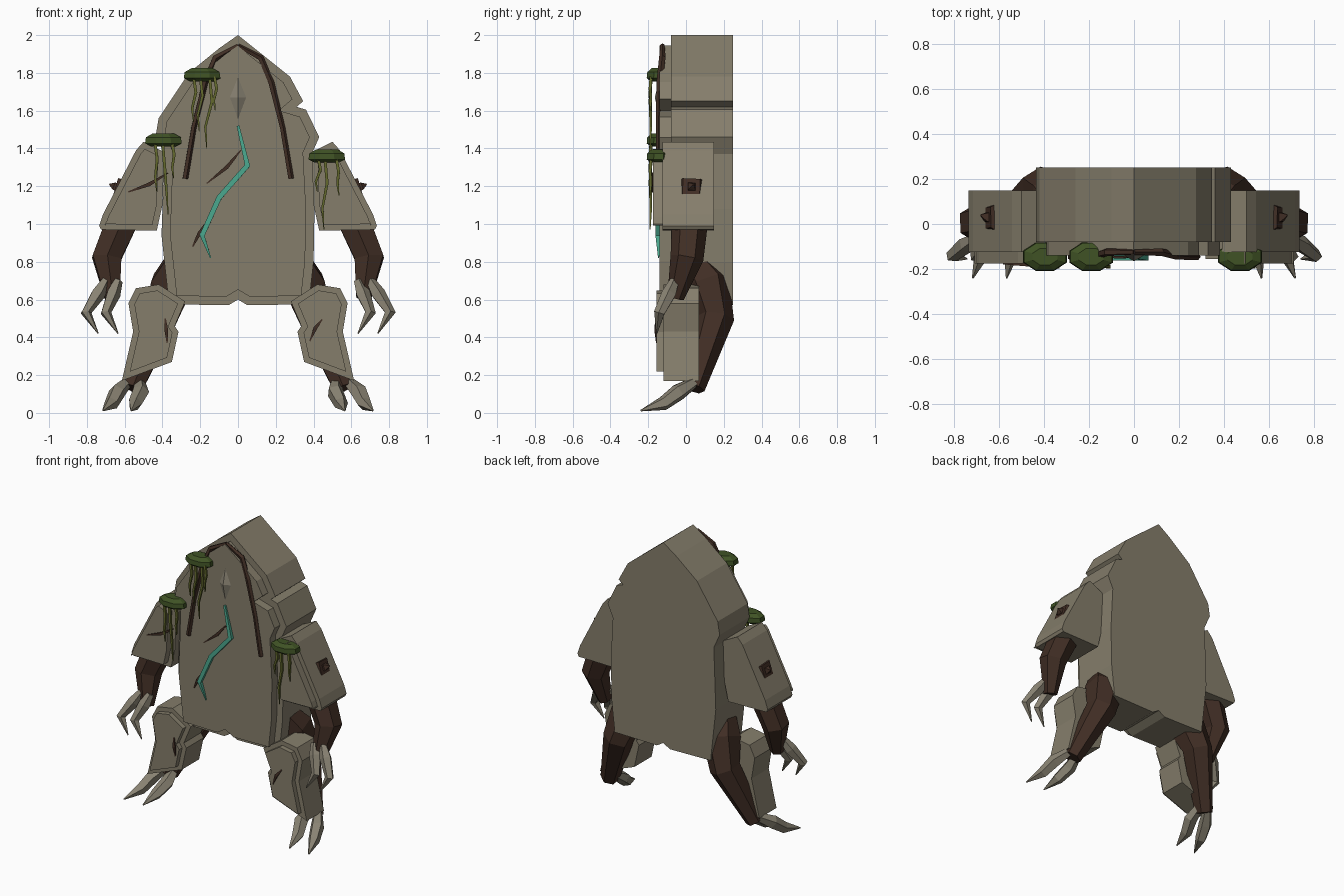
import bpy, bmesh, math
from mathutils import Vector


def material(name, rgb):
    m = bpy.data.materials.new(name)
    m.diffuse_color = (*rgb, 1)
    return m


STONE = material("stone", (0.235, 0.208, 0.148))
CLAW = material("claw_stone", (0.25, 0.225, 0.17))
BARK = material("dark_bark", (0.052, 0.027, 0.018))
MOSS = material("moss", (0.05, 0.085, 0.018))
STRAND = material("moss_strand", (0.125, 0.14, 0.026))
TEAL = material("teal_glow", (0.07, 0.39, 0.27))


def finish(name, bm, mat):
    bmesh.ops.recalc_face_normals(bm, faces=bm.faces)
    me = bpy.data.meshes.new(name)
    bm.to_mesh(me)
    bm.free()
    me.materials.append(mat)
    ob = bpy.data.objects.new(name, me)
    bpy.context.collection.objects.link(ob)
    return ob


def slab(name, outline, front, back, inset, raised, mat, s=1):
    """Stone slab: xz outline given depth, with a raised panel on the front."""
    bm = bmesh.new()
    face = bm.faces.new([bm.verts.new((s * x, back, z)) for x, z in outline])
    ext = bmesh.ops.extrude_face_region(bm, geom=[face])["geom"]
    for v in ext:
        if isinstance(v, bmesh.types.BMVert):
            v.co.y = front
    cap = [f for f in ext if isinstance(f, bmesh.types.BMFace)][0]
    bmesh.ops.recalc_face_normals(bm, faces=bm.faces)
    bmesh.ops.inset_region(bm, faces=[cap], thickness=inset, use_even_offset=True)
    ext = bmesh.ops.extrude_face_region(bm, geom=[cap])["geom"]
    for v in ext:
        if isinstance(v, bmesh.types.BMVert):
            v.co.y = raised
    if cap.is_valid:
        bm.faces.remove(cap)
    return finish(name, bm, mat)


def tube(name, path, radii, sides, mat, s=1, flat=1.0):
    """Tapered many-sided tube along a path; flat squashes its depth."""
    pts = [Vector((s * x, y, z)) for x, y, z in path]
    bm = bmesh.new()
    rings, prev, side = [], None, None
    for i, p in enumerate(pts):
        t = (pts[min(i + 1, len(pts) - 1)] - pts[max(i - 1, 0)]).normalized()
        if prev is None:
            side = Vector((0, 1, 0)).cross(t).normalized()
        else:
            side = prev.rotation_difference(t) @ side
        up = t.cross(side) * flat
        prev = t
        ring = []
        for k in range(sides):
            a = math.tau * (k + 0.5) / sides
            ring.append(bm.verts.new(p + radii[i] * (math.cos(a) * side + math.sin(a) * up)))
        rings.append(ring)
    for a, b in zip(rings, rings[1:]):
        for k in range(sides):
            j = (k + 1) % sides
            bm.faces.new((a[k], a[j], b[j], b[k]))
    bm.faces.new(rings[0][::-1])
    bm.faces.new(rings[-1])
    return finish(name, bm, mat)


# Torso slab with peaked head
slab("torso", [(0, 2.0), (0.275, 1.78), (0.345, 1.65), (0.31, 1.62), (0.36, 1.605),
               (0.43, 1.46), (0.39, 1.37), (0.405, 1.08), (0.40, 0.80), (0.375, 0.575),
               (0.05, 0.57), (0, 0.60), (-0.05, 0.57), (-0.365, 0.575), (-0.405, 0.94),
               (-0.39, 1.37), (-0.435, 1.47), (-0.42, 1.56), (-0.26, 1.80), (-0.10, 1.93)],
     -0.08, 0.25, 0.045, -0.14, STONE)

# Diamond nose on the face
bm = bmesh.new()
rim = [bm.verts.new(c) for c in ((0, -0.139, 1.78), (0.045, -0.139, 1.67),
                                 (0, -0.139, 1.55), (-0.045, -0.139, 1.67))]
tip = bm.verts.new((0, -0.165, 1.67))
for k in range(4):
    bm.faces.new((rim[k], rim[(k + 1) % 4], tip))
bm.faces.new(rim[::-1])
finish("nose_ridge", bm, CLAW)

arm_outline = [(0.50, 1.435), (0.54, 1.39), (0.715, 1.05), (0.735, 0.99), (0.725, 0.97),
               (0.43, 0.965), (0.40, 1.10), (0.39, 1.38)]
leg_outline = [(0.42, 0.68), (0.54, 0.66), (0.58, 0.58), (0.555, 0.43), (0.615, 0.17),
               (0.35, 0.27), (0.315, 0.43), (0.335, 0.46), (0.28, 0.59)]

for s, tag in ((1, "right"), (-1, "left")):
    # Arms
    slab(tag + "_arm_shell", arm_outline, -0.125, 0.148, 0.03, -0.175, STONE, s)
    tube(tag + "_forearm", [(0.56, 0.03, 1.22), (0.62, 0.02, 1.0), (0.695, 0.005, 0.82),
                            (0.665, -0.055, 0.61)], [0.09, 0.095, 0.088, 0.045], 6, BARK, s)
    for n, x0, x1, x2 in (("outer", 0.70, 0.805, 0.74), ("inner", 0.635, 0.70, 0.635)):
        tube(f"{tag}_{n}_hand_claw", [(x0, -0.06, 0.70), (x0 + 0.4 * (x1 - x0), -0.09, 0.63),
                                      (x1, -0.14, 0.53), (x2, -0.155, 0.42)],
             [0.025, 0.04, 0.03, 0.003], 5, CLAW, s)
    # Legs
    slab(tag + "_leg_shell", leg_outline, -0.12, 0.07, 0.03, -0.155, STONE, s)
    tube(tag + "_leg", [(0.31, 0.04, 0.79), (0.35, 0.11, 0.68), (0.41, 0.155, 0.50),
                        (0.56, 0.04, 0.13)], [0.09, 0.125, 0.10, 0.06], 6, BARK, s)
    for n, x0, x1, x2 in (("outer", 0.60, 0.66, 0.715), ("inner", 0.53, 0.535, 0.565)):
        tube(f"{tag}_{n}_foot_claw", [(x0 - 0.01, 0.04, 0.16), (x1 - 0.02, -0.04, 0.11),
                                      (x1 + 0.01, -0.12, 0.05), (x2, -0.24, 0.012)],
             [0.03, 0.045, 0.038, 0.004], 5, CLAW, s)
    # Vines framing the face
    tube(tag + "_face_vine", [(0, -0.125, 1.945), (0.12, -0.125, 1.88), (0.175, -0.14, 1.75),
                              (0.235, -0.145, 1.51), (0.28, -0.145, 1.24)],
         [0.012, 0.018, 0.017, 0.015, 0.016], 5, BARK, s)
    # Thorns on the shells
    tube(tag + "_arm_thorn", [(0.60, 0.03, 1.18), (0.655, 0.03, 1.20), (0.68, 0.04, 1.21)],
         [0.035, 0.028, 0.004], 4, BARK, s)

# Bark twigs pressed into the stone
for name, path in (
        ("chest_twig", [(0.015, -0.143, 1.39), (-0.06, -0.148, 1.30), (-0.165, -0.143, 1.215)]),
        ("belly_twig", [(-0.24, -0.143, 0.88), (-0.205, -0.148, 0.95), (-0.16, -0.143, 1.02)]),
        ("left_arm_twig", [(-0.58, -0.177, 1.17), (-0.47, -0.182, 1.21), (-0.37, -0.177, 1.27)]),
        ("left_leg_twig", [(-0.385, -0.157, 0.50), (-0.38, -0.162, 0.44), (-0.375, -0.157, 0.37)]),
        ("right_leg_twig", [(0.445, -0.157, 0.495), (0.41, -0.162, 0.45), (0.38, -0.157, 0.38)])):
    tube(name, path, [0.005, 0.014, 0.004], 4, BARK, flat=0.6)

# Glowing crack on the chest
tube("glowing_crack", [(0, -0.145, 1.52), (0.05, -0.148, 1.31), (-0.10, -0.148, 1.14),
                       (-0.19, -0.148, 0.94), (-0.145, -0.145, 0.82)],
     [0.01, 0.021, 0.02, 0.019, 0.004], 4, TEAL)

# Moss clumps with hanging strands: (x, z, strands as x start, x end, z end)
clumps = [(-0.19, 1.79, ((-0.235, -0.235, 1.54), (-0.20, -0.205, 1.49), (-0.15, -0.165, 1.40),
                         (-0.125, -0.12, 1.60))),
          (-0.395, 1.445, ((-0.44, -0.43, 1.17), (-0.40, -0.37, 1.05), (-0.35, -0.34, 1.24))),
          (0.47, 1.36, ((0.425, 0.42, 1.17), (0.46, 0.455, 0.97), (0.52, 0.535, 1.15)))]
for i, (cx, cz, strands) in enumerate(clumps, 1):
    tube(f"moss_clump_{i}", [(cx, -0.145, cz - 0.035), (cx, -0.145, cz - 0.018),
                             (cx, -0.145, cz + 0.014), (cx, -0.145, cz + 0.035)],
         [0.07, 0.105, 0.10, 0.06], 8, MOSS, flat=0.65)
    for j, (x0, x1, z1) in enumerate(strands, 1):
        z0 = cz - 0.01
        tube(f"moss_strand_{i}_{j}", [(x0, -0.185, z0), (x0 + 0.012, -0.19, z0 + 0.35 * (z1 - z0)),
                                      (x1 - 0.008, -0.186, z0 + 0.7 * (z1 - z0)), (x1, -0.19, z1)],
             [0.011, 0.011, 0.009, 0.003], 4, STRAND)
